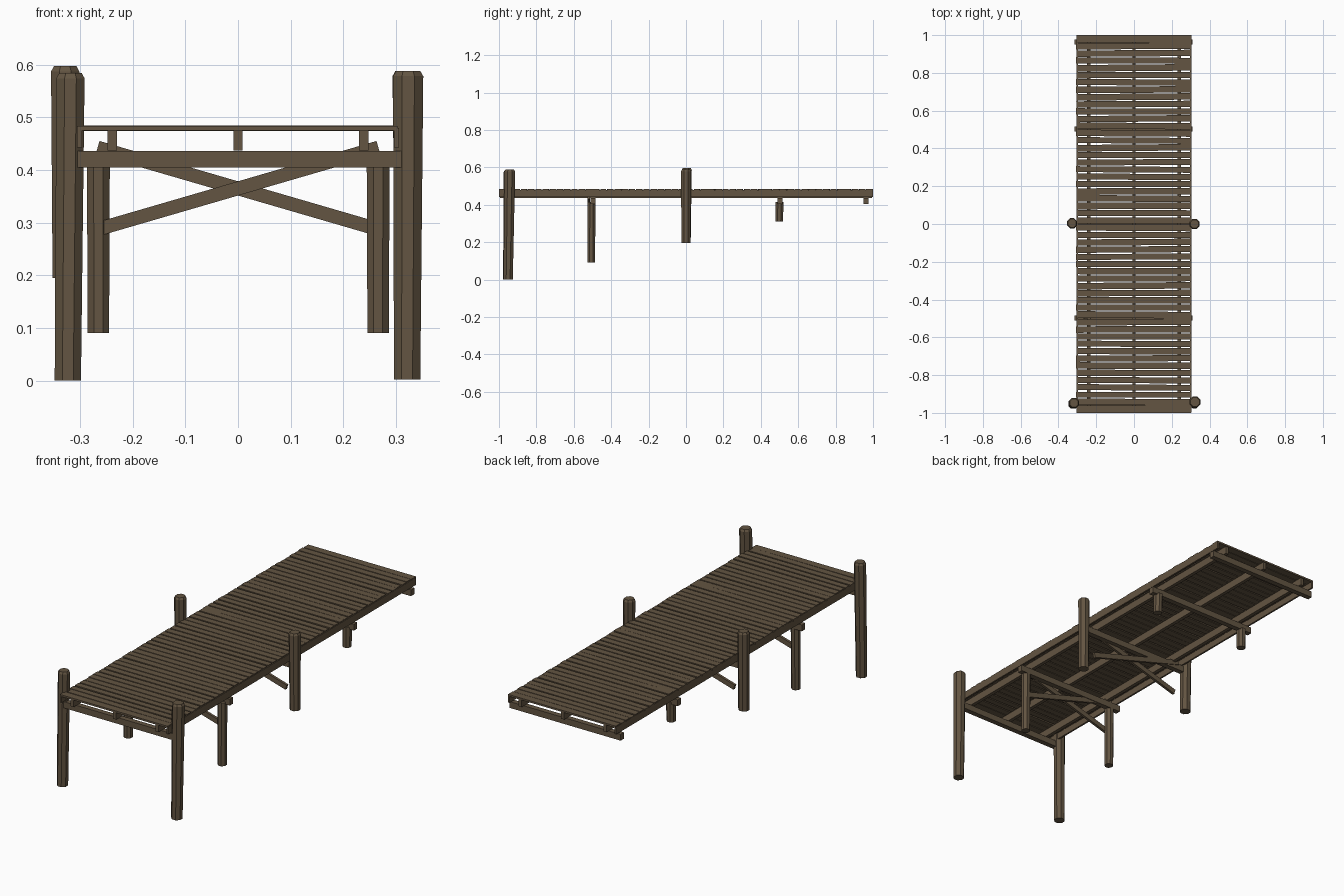
import bpy, bmesh, math, random
from mathutils import Matrix, Vector

if "Cube" in bpy.data.objects:
    bpy.data.objects.remove(bpy.data.objects["Cube"])

random.seed(7)

wood = bpy.data.materials.new("weathered brown wood")
wood.diffuse_color = (0.125, 0.09, 0.054, 1)
wood.use_nodes = True
wood.node_tree.nodes["Principled BSDF"].inputs["Base Color"].default_value = wood.diffuse_color


def finish(name, bm):
    bmesh.ops.recalc_face_normals(bm, faces=bm.faces)
    me = bpy.data.meshes.new(name)
    bm.to_mesh(me)
    bm.free()
    me.materials.append(wood)
    ob = bpy.data.objects.new(name, me)
    bpy.context.collection.objects.link(ob)
    return ob


def add_box(bm, center, size, rot=Matrix.Identity(4)):
    m = Matrix.Translation(center) @ rot @ Matrix.Diagonal((*size, 1))
    bmesh.ops.create_cube(bm, size=1, matrix=m)


def box(name, center, size, rot=Matrix.Identity(4)):
    bm = bmesh.new()
    add_box(bm, center, size, rot)
    return finish(name, bm)


def post(name, bottom, top, r0, r1, cap=0.01, sides=8):
    """Leaning, tapered post with a chamfered top."""
    bm = bmesh.new()
    b, t = Vector(bottom), Vector(top)
    rings = [(b, r0), (t - Vector((0, 0, cap)), r1), (t, r1 * 0.8)]
    loops = []
    for c, r in rings:
        loops.append([bm.verts.new((c.x + r * math.cos(a), c.y + r * math.sin(a), c.z))
                      for a in (math.tau * (i + 0.5) / sides for i in range(sides))])
    for lo, hi in zip(loops, loops[1:]):
        for i in range(sides):
            j = (i + 1) % sides
            bm.faces.new((lo[i], lo[j], hi[j], hi[i]))
    bm.faces.new(loops[0][::-1])
    bm.faces.new(loops[-1])
    return finish(name, bm)


# Deck planks, each slightly skewed
bm = bmesh.new()
count = 52
pitch = 2.0 / count
for i in range(count):
    end = i in (0, count - 1)
    y = -1 + pitch * (i + 0.5)
    w = pitch - 0.001 if end else random.uniform(0.031, 0.035)
    turn = 0 if end else random.uniform(-0.009, 0.009)
    add_box(bm, (random.uniform(-0.003, 0.001), y, 0.4795 + random.uniform(-0.0007, 0.0007)),
            (0.608, w, 0.009), Matrix.Rotation(turn, 4, 'Z'))
finish("deck_planks", bm)

# Stringers and side boards along the length
for x in (-0.239, 0, 0.239):
    box("stringer", (x, 0, 0.456), (0.018, 1.99, 0.038))
for x in (-0.301, 0.301):
    box("side_board", (x, 0, 0.461), (0.009, 1.998, 0.037))

# Cross beams under the stringers
for y in (-0.958, -0.497, 0.002, 0.503, 0.963):
    box("cross_beam", (-0.002, y, 0.4205), (0.626, 0.027, 0.032))

# Crossed braces below two of the beams
angle = math.atan2(0.078, 0.268)
for y in (-0.506, 0.0):
    for s in (-1, 1):
        box("cross_brace", (0, y + s * 0.013, 0.365), (0.555, 0.013, 0.026),
            Matrix.Rotation(s * angle, 4, 'Y'))

# Tall mooring posts outside the deck
post("front_post_left", (-0.323, -0.953, 0), (-0.318, -0.948, 0.584), 0.027, 0.029)
post("front_post_right", (0.321, -0.951, 0.002), (0.323, -0.942, 0.588), 0.027, 0.031)
post("middle_post_left", (-0.327, 0.0, 0.195), (-0.328, 0.004, 0.597), 0.027, 0.029)
post("middle_post_right", (0.322, 0.0, 0.195), (0.32, 0.0, 0.588), 0.026, 0.029)

# Short support posts under the beams
for y, z in ((-0.507, 0.091), (0.498, 0.311)):
    for x in (-0.265, 0.266):
        post("support_post", (x, y, z), (x, y + 0.002, 0.416), 0.022, 0.0235, 0.002)
